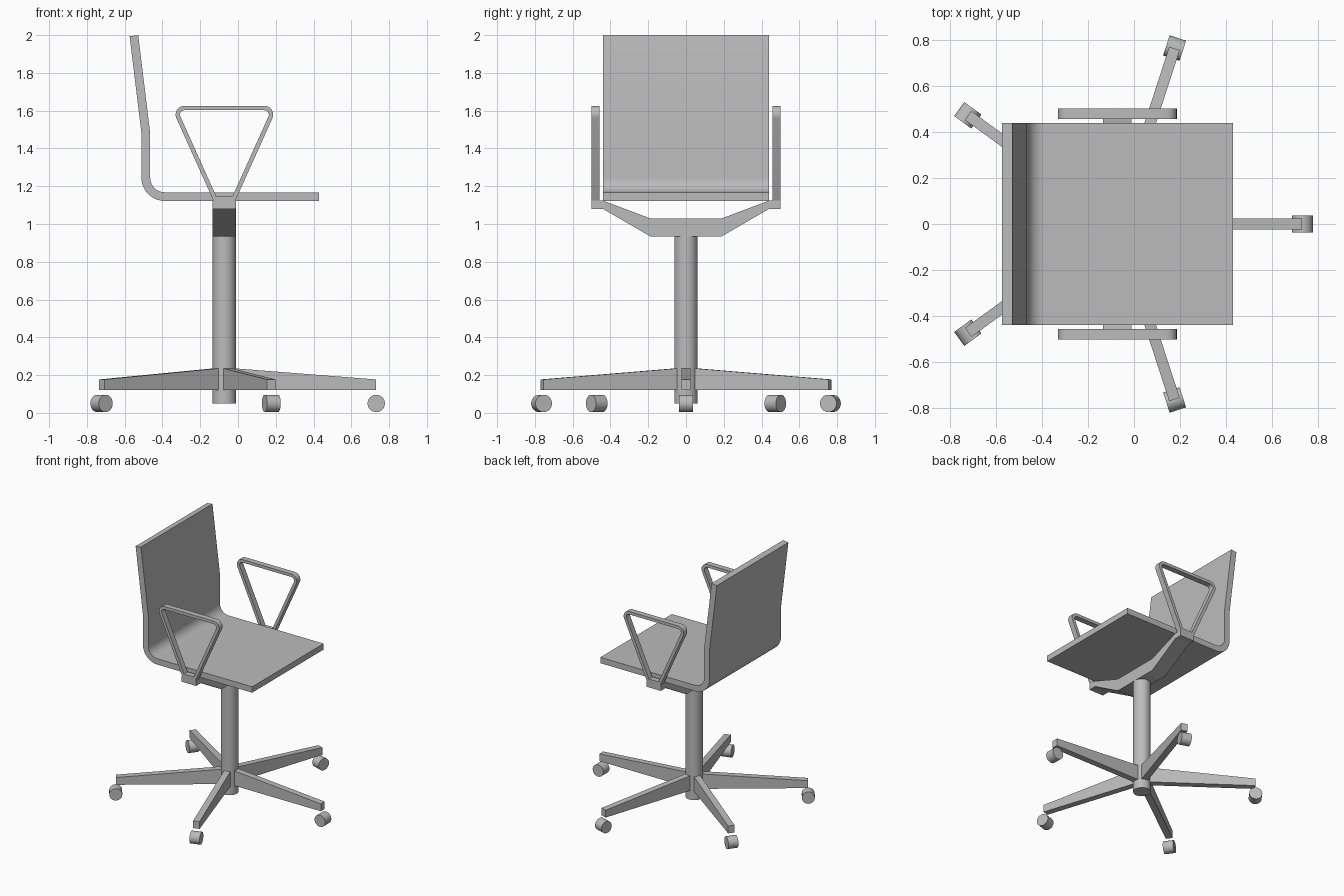
import bpy, bmesh, math
from mathutils import Vector, Matrix

if "Cube" in bpy.data.objects:
    bpy.data.objects.remove(bpy.data.objects["Cube"], do_unlink=True)

grey = bpy.data.materials.new("plain_grey")
grey.use_nodes = True
GREY = (0.5, 0.5, 0.5, 1)
grey.diffuse_color = GREY
grey.node_tree.nodes["Principled BSDF"].inputs["Base Color"].default_value = GREY

HUB_X = -0.072


def finish(name, bm, matrix=None):
    """Turn a bmesh into a named, shaded object."""
    if matrix:
        bm.transform(matrix)
    bmesh.ops.recalc_face_normals(bm, faces=bm.faces[:])
    mesh = bpy.data.meshes.new(name)
    bm.to_mesh(mesh)
    bm.free()
    mesh.materials.append(grey)
    obj = bpy.data.objects.new(name, mesh)
    bpy.context.collection.objects.link(obj)
    bpy.ops.object.select_all(action='DESELECT')
    obj.select_set(True)
    bpy.context.view_layer.objects.active = obj
    bpy.ops.object.shade_smooth_by_angle(angle=math.radians(35))
    return obj


def extrude(bm, faces, vector):
    result = bmesh.ops.extrude_face_region(bm, geom=faces)
    moved = [v for v in result["geom"] if isinstance(v, bmesh.types.BMVert)]
    bmesh.ops.translate(bm, verts=moved, vec=vector)


def fillet(corners, radii, steps=6):
    """Round the corners of a 2D path; a radius of zero keeps the point."""
    path = []
    for i, (corner, r) in enumerate(zip(corners, radii)):
        p = Vector(corner)
        if not r:
            path.append(p)
            continue
        a = (Vector(corners[i - 1]) - p).normalized()
        b = (Vector(corners[(i + 1) % len(corners)]) - p).normalized()
        half = a.angle(b) / 2
        centre = p + (a + b).normalized() * (r / math.sin(half))
        start = p + a * (r / math.tan(half)) - centre
        sweep = start.angle_signed(p + b * (r / math.tan(half)) - centre)
        for k in range(steps + 1):
            # angle_signed is clockwise, so rotate the other way
            path.append(centre + Matrix.Rotation(-sweep * k / steps, 2) @ start)
    return path


def strip(name, path, thickness, y0, y1, closed=False):
    """Bar of even thickness following a path in the xz plane."""
    bm = bmesh.new()
    pairs, n = [], len(path)
    for i, p in enumerate(path):
        before = path[i - 1] if closed or i else None
        after = path[(i + 1) % n] if closed or i < n - 1 else None
        d1 = (p - before).normalized() if before else (after - p).normalized()
        d2 = (after - p).normalized() if after else d1
        n1, n2 = Vector((-d1.y, d1.x)), Vector((-d2.y, d2.x))
        m = (n1 + n2).normalized()
        m *= thickness / 2 / m.dot(n1)
        pairs.append([bm.verts.new((q.x, y0, q.y)) for q in (p + m, p - m)])
    faces = []
    for i in range(n if closed else n - 1):
        a, b = pairs[i], pairs[(i + 1) % n]
        faces.append(bm.faces.new((a[0], a[1], b[1], b[0])))
    extrude(bm, faces, (0, y1 - y0, 0))
    return finish(name, bm)


def cylinder(name, radius, depth, matrix, sides=32):
    bm = bmesh.new()
    bmesh.ops.create_cone(bm, cap_ends=True, segments=sides, radius1=radius,
                          radius2=radius, depth=depth)
    return finish(name, bm, matrix)


# Seat and backrest: one bent sheet
shell = fillet([(0.43, 1.145), (-0.488, 1.145), (-0.488, 1.48), (-0.551, 1.997)],
               [0, 0.1, 0, 0], 10)
strip("seat_shell", shell, 0.046, -0.44, 0.44)

# Armrests: closed rounded loops on each side
loop = fillet([(HUB_X - 0.05, 1.134), (HUB_X - 0.266, 1.614),
               (HUB_X + 0.266, 1.614), (HUB_X + 0.05, 1.134)], [0, 0.035, 0.035, 0])
for side, sign in (("left", 1), ("right", -1)):
    strip(side + "_armrest", loop, 0.023, sign * 0.457, sign * 0.501, closed=True)

# Under-seat bracket: mirrored profile carrying seat and armrests
half = [(0.19, 0.935), (0.44, 1.08), (0.501, 1.08), (0.501, 1.124),
        (0.44, 1.124), (0.19, 1.03)]
outline = half + [(-y, z) for y, z in reversed(half)]
bm = bmesh.new()
face = bm.faces.new([bm.verts.new((HUB_X - 0.062, y, z)) for y, z in outline])
extrude(bm, [face], (0.124, 0, 0))
finish("seat_bracket", bm)

# Central column
cylinder("column", 0.062, 0.9, Matrix.Translation((HUB_X, 0, 0.5)))

# Five tapered legs, each with a caster
for i in range(5):
    place = Matrix.Translation((HUB_X, 0, 0)) @ Matrix.Rotation(math.tau * i / 5, 4, 'Z')
    bm = bmesh.new()
    side = [(0, 0.12), (0.802, 0.12), (0.802, 0.177), (0, 0.24)]
    face = bm.faces.new([bm.verts.new((x, -0.024, z)) for x, z in side])
    extrude(bm, [face], (0, 0.048, 0))
    finish(f"leg_{i + 1}", bm, place)
    axle = Matrix.Translation((0.804, 0, 0.05)) @ Matrix.Rotation(math.pi / 2, 4, 'X')
    cylinder(f"caster_{i + 1}", 0.046, 0.075, place @ axle, 24)
